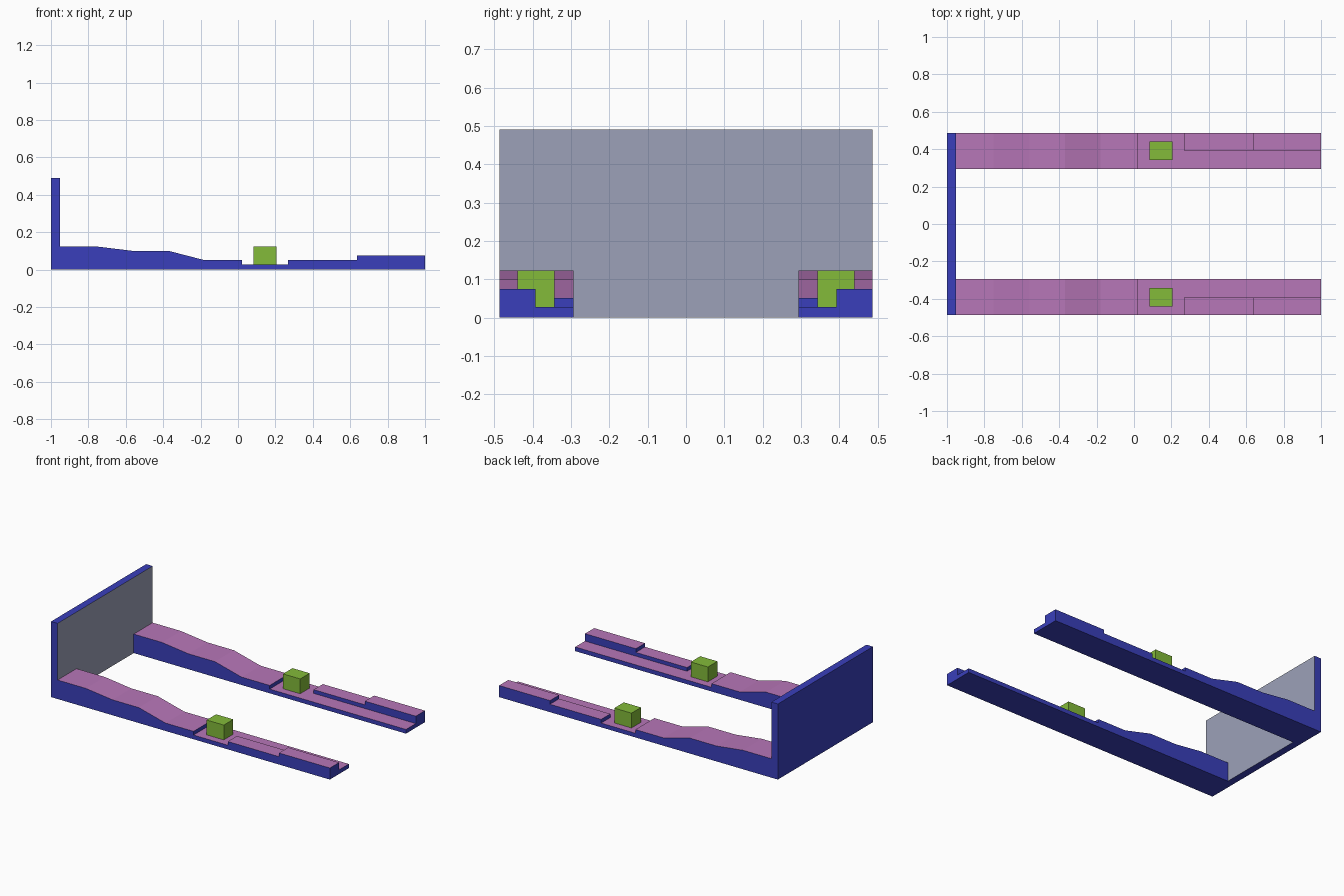
import bpy, bmesh

if "Cube" in bpy.data.objects:
    bpy.data.objects.remove(bpy.data.objects["Cube"])


def material(name, rgb):
    mat = bpy.data.materials.new(name)
    mat.diffuse_color = [(c / 255) ** 2.2 for c in rgb] + [1]
    mat.use_nodes = True
    mat.node_tree.nodes["Principled BSDF"].inputs["Base Color"].default_value = mat.diffuse_color
    return mat


BLUE = material("blue", (60, 65, 185))
PURPLE = material("purple", (182, 118, 183))
GREEN = material("green", (130, 185, 60))
GREY = material("grey", (155, 160, 183))


def prism(name, profile, y0, y1, *mats):
    """Extrude an x-z outline along y."""
    bm = bmesh.new()
    face = bm.faces.new([bm.verts.new((x, y0, z)) for x, z in profile])
    new = bmesh.ops.extrude_face_region(bm, geom=[face])["geom"]
    verts = [v for v in new if isinstance(v, bmesh.types.BMVert)]
    bmesh.ops.translate(bm, verts=verts, vec=(0, y1 - y0, 0))
    bmesh.ops.recalc_face_normals(bm, faces=bm.faces[:])
    mesh = bpy.data.meshes.new(name)
    bm.to_mesh(mesh)
    bm.free()
    obj = bpy.data.objects.new(name, mesh)
    bpy.context.collection.objects.link(obj)
    for m in mats:
        mesh.materials.append(m)
    return obj


def box(name, x0, x1, y0, y1, z0, z1, *mats):
    return prism(name, [(x0, z0), (x1, z0), (x1, z1), (x0, z1)], y0, y1, *mats)


def paint(obj, axis):
    """Second material on faces pointing along +axis."""
    for p in obj.data.polygons:
        p.material_index = int(p.normal[axis] > 0.5)


# End wall with a grey inner face
wall = box("end_wall", -1, -0.953, -0.487, 0.487, 0, 0.49, BLUE, GREY)
paint(wall, 0)

# Side rail outline: wavy ramp, sunken deck, two steps
RAIL = [(-0.953, 0), (1, 0), (1, 0.075), (0.635, 0.075), (0.635, 0.051),
        (0.268, 0.051), (0.268, 0.027), (0.022, 0.027), (0.022, 0.051),
        (-0.18, 0.051), (-0.37, 0.1), (-0.56, 0.1), (-0.75, 0.123), (-0.953, 0.123)]

for side, s in (("front", -1), ("back", 1)):
    rail = prism(side + "_rail", RAIL, s * 0.293, s * 0.487, BLUE, PURPLE)

    # Low walkway cut along the inner half of the stepped end
    cutter = box("walkway_cutter", 0.268, 1.1, s * 0.2, s * 0.393, 0.027, 0.2, BLUE)
    cutter.hide_render = True
    cut = rail.modifiers.new("walkway", "BOOLEAN")
    cut.operation = "DIFFERENCE"
    cut.solver = "EXACT"
    cut.object = cutter
    bpy.context.view_layer.objects.active = rail
    bpy.ops.object.modifier_apply(modifier=cut.name)
    bpy.data.objects.remove(cutter)
    paint(rail, 2)

    # Block standing on the sunken deck
    box(side + "_block", 0.083, 0.206, s * 0.343, s * 0.44, 0.027, 0.123, GREEN)
